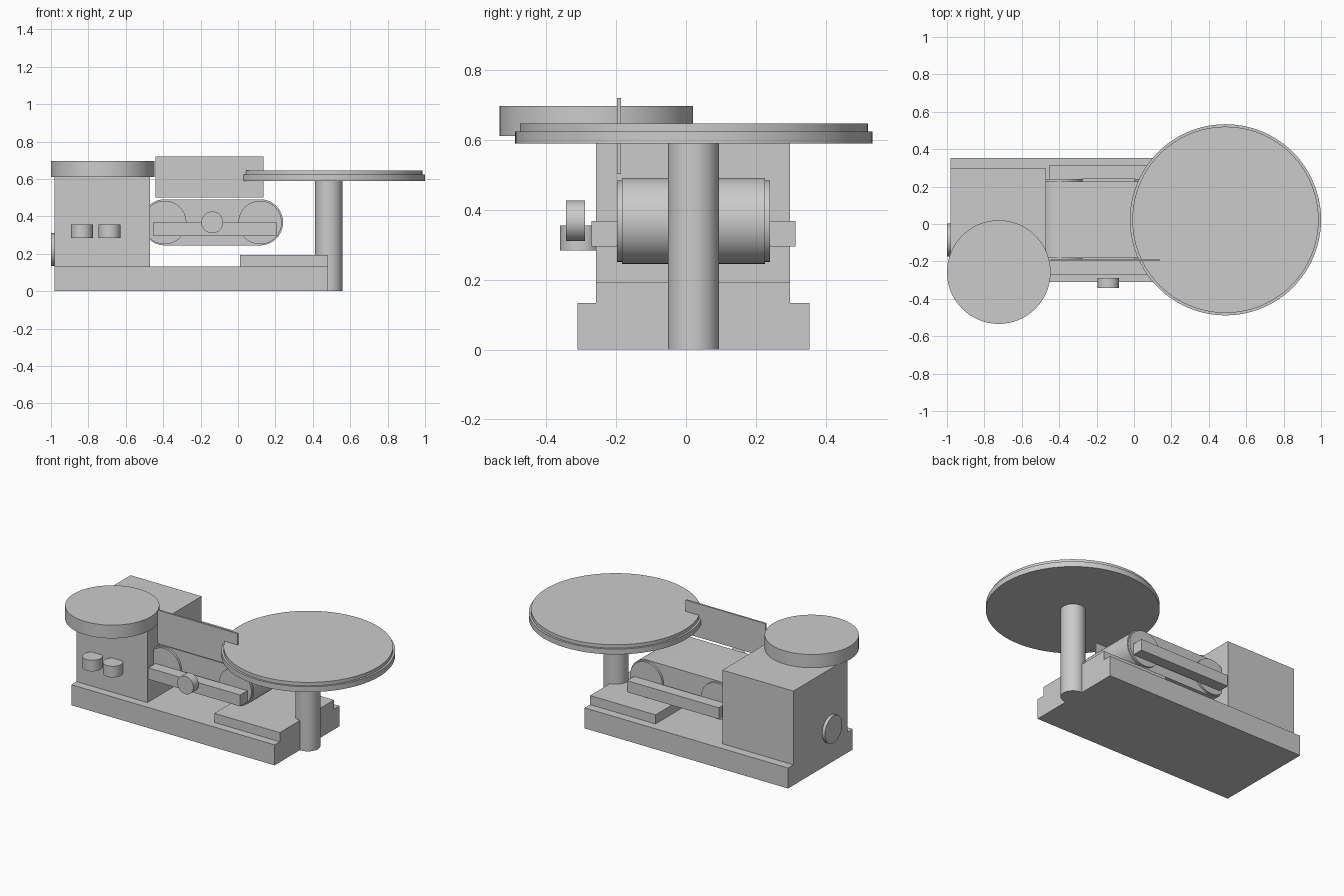
import bpy, bmesh, math
from mathutils import Matrix

if "Cube" in bpy.data.objects:
    bpy.data.objects.remove(bpy.data.objects["Cube"])

grey = bpy.data.materials.new("plain grey")
grey.diffuse_color = (0.6, 0.6, 0.6, 1)
grey.use_nodes = True
grey.node_tree.nodes["Principled BSDF"].inputs["Base Color"].default_value = grey.diffuse_color


def finish(name, bm, smooth=False):
    bmesh.ops.recalc_face_normals(bm, faces=bm.faces)
    me = bpy.data.meshes.new(name)
    bm.to_mesh(me)
    bm.free()
    me.materials.append(grey)
    ob = bpy.data.objects.new(name, me)
    bpy.context.collection.objects.link(ob)
    if smooth:
        bpy.ops.object.select_all(action='DESELECT')
        ob.select_set(True)
        bpy.context.view_layer.objects.active = ob
        bpy.ops.object.shade_smooth_by_angle(angle=math.radians(30))
    return ob


def box(name, x0, x1, y0, y1, z0, z1):
    bm = bmesh.new()
    bmesh.ops.create_cube(bm, size=1)
    bmesh.ops.scale(bm, vec=(x1 - x0, y1 - y0, z1 - z0), verts=bm.verts)
    bmesh.ops.translate(bm, vec=((x0 + x1) / 2, (y0 + y1) / 2, (z0 + z1) / 2), verts=bm.verts)
    return finish(name, bm)


def cylinder(name, centre, r, length, axis='Z'):
    rot = {'X': Matrix.Rotation(math.pi / 2, 4, 'Y'),
           'Y': Matrix.Rotation(math.pi / 2, 4, 'X'),
           'Z': Matrix()}[axis]
    bm = bmesh.new()
    bmesh.ops.create_cone(bm, cap_ends=True, segments=96, radius1=r, radius2=r,
                          depth=length, matrix=Matrix.Translation(centre) @ rot)
    return finish(name, bm, True)


# base and housing
box("base", -0.98, 0.48, -0.31, 0.353, 0, 0.133)
box("base_step", 0.01, 0.48, -0.257, 0.298, 0.133, 0.192)
box("motor_housing", -0.98, -0.47, -0.257, 0.298, 0.133, 0.611)
cylinder("housing_disc", (-0.723, -0.257, 0.654), 0.277, 0.086)
cylinder("side_button", (-0.985, -0.085, 0.222), 0.088, 0.03, 'X')
for i, x in enumerate((-0.834, -0.687)):
    cylinder(f"control_knob_{i + 1}", (x, -0.302, 0.319), 0.059, 0.072)

# belt: stadium profile extruded along y
XL, XR, ZC, R = -0.392, 0.118, 0.368, 0.123
N = 40
prof = [(XR + R * math.sin(math.pi * i / N), ZC + R * math.cos(math.pi * i / N)) for i in range(N + 1)]
prof += [(XL - R * math.sin(math.pi * i / N), ZC - R * math.cos(math.pi * i / N)) for i in range(N + 1)]
bm = bmesh.new()
face = bm.faces.new([bm.verts.new((x, -0.183, z)) for x, z in prof])
ext = bmesh.ops.extrude_face_region(bm, geom=[face], use_keep_orig=True)
bmesh.ops.translate(bm, vec=(0, 0.409, 0),
                    verts=[v for v in ext["geom"] if isinstance(v, bmesh.types.BMVert)])
finish("belt", bm, True)

# rollers, side rails and adjusting knob
for side, x in (("left", XL), ("right", XR)):
    cylinder(f"{side}_roller", (x, 0.0215, ZC - 0.001), 0.116, 0.437, 'Y')
box("front_rail", -0.455, 0.205, -0.271, -0.197, 0.294, 0.368)
box("back_rail", -0.455, 0.205, 0.24, 0.313, 0.294, 0.368)
cylinder("front_knob", (-0.138, -0.316, 0.368), 0.058, 0.055, 'Y')

# upright guide plate
box("guide_plate", -0.44, 0.135, -0.198, -0.186, 0.502, 0.719)

# round table
cylinder("table_post", (0.486, 0.0215, 0.297), 0.0735, 0.594)
cylinder("table_rim", (0.489, 0.0225, 0.6065), 0.511, 0.035)
cylinder("table_top", (0.489, 0.0225, 0.634), 0.498, 0.024)
